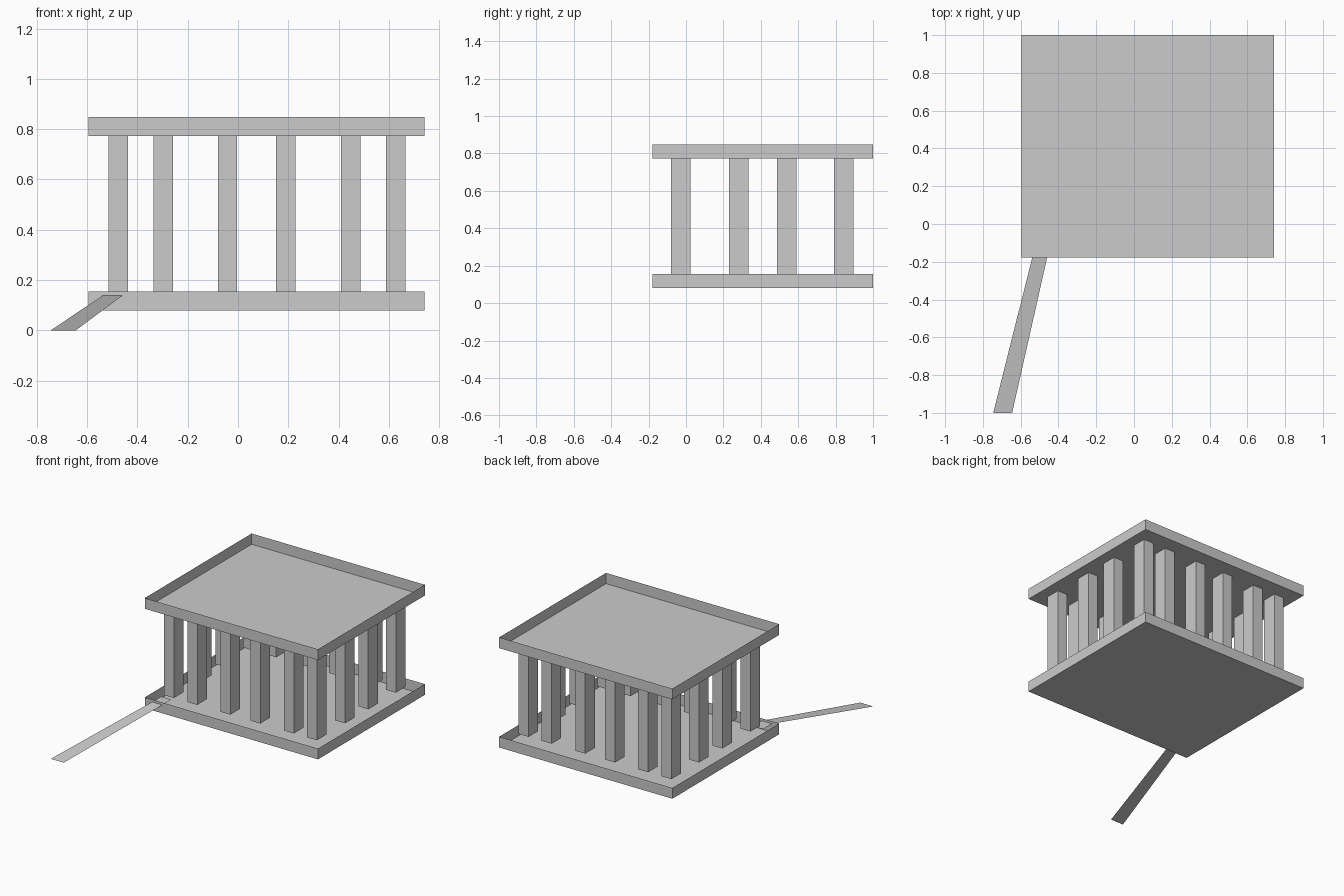
import bpy, bmesh

if "Cube" in bpy.data.objects:
    bpy.data.objects.remove(bpy.data.objects["Cube"])

X0, X1, Y0, Y1 = -0.595, 0.742, -0.178, 1.0


def box(name, x, y, z, open_top=False):
    """Axis-aligned box from (min, max) pairs, optionally without its lid."""
    bm = bmesh.new()
    bmesh.ops.create_cube(bm, size=1)
    for v in bm.verts:
        v.co = [r[0] if c < 0 else r[1] for c, r in zip(v.co, (x, y, z))]
    bm.normal_update()
    if open_top:
        lid = [f for f in bm.faces if f.normal.z > 0.9]
        bmesh.ops.delete(bm, geom=lid, context='FACES_ONLY')
    return finish(name, bm)


def finish(name, bm):
    mesh = bpy.data.meshes.new(name)
    bm.to_mesh(mesh)
    bm.free()
    ob = bpy.data.objects.new(name, mesh)
    bpy.context.collection.objects.link(ob)
    return ob


# Floor and roof: shallow thin-walled trays, open on top
box("floor_tray", (X0, X1), (Y0, Y1), (0.08, 0.155), True)
box("roof_tray", (X0, X1), (Y0, Y1), (0.773, 0.848), True)

# Pillars around the perimeter
xs = [-0.515, -0.335, -0.08, 0.151, 0.41, 0.588]
ys = [-0.08, 0.23, 0.486, 0.79]
for i, x in enumerate(xs):
    for j, y in enumerate(ys):
        if i in (0, len(xs) - 1) or j in (0, len(ys) - 1):
            box(f"pillar_{i}_{j}", (x, x + 0.077), (y, y + 0.105), (0.155, 0.773))

# Entry ramp: a flat sloping strip with a short level landing inside the wall
bm = bmesh.new()
rows = [((-0.745, -1.0, 0.0), (-0.645, -1.0, 0.0)),
        ((-0.539, Y0, 0.138), (-0.46, Y0, 0.138)),
        ((-0.539, -0.08, 0.138), (-0.46, -0.08, 0.138))]
vs = [[bm.verts.new(p) for p in r] for r in rows]
for a, b in zip(vs, vs[1:]):
    bm.faces.new((a[0], a[1], b[1], b[0]))
finish("entry_ramp", bm)
